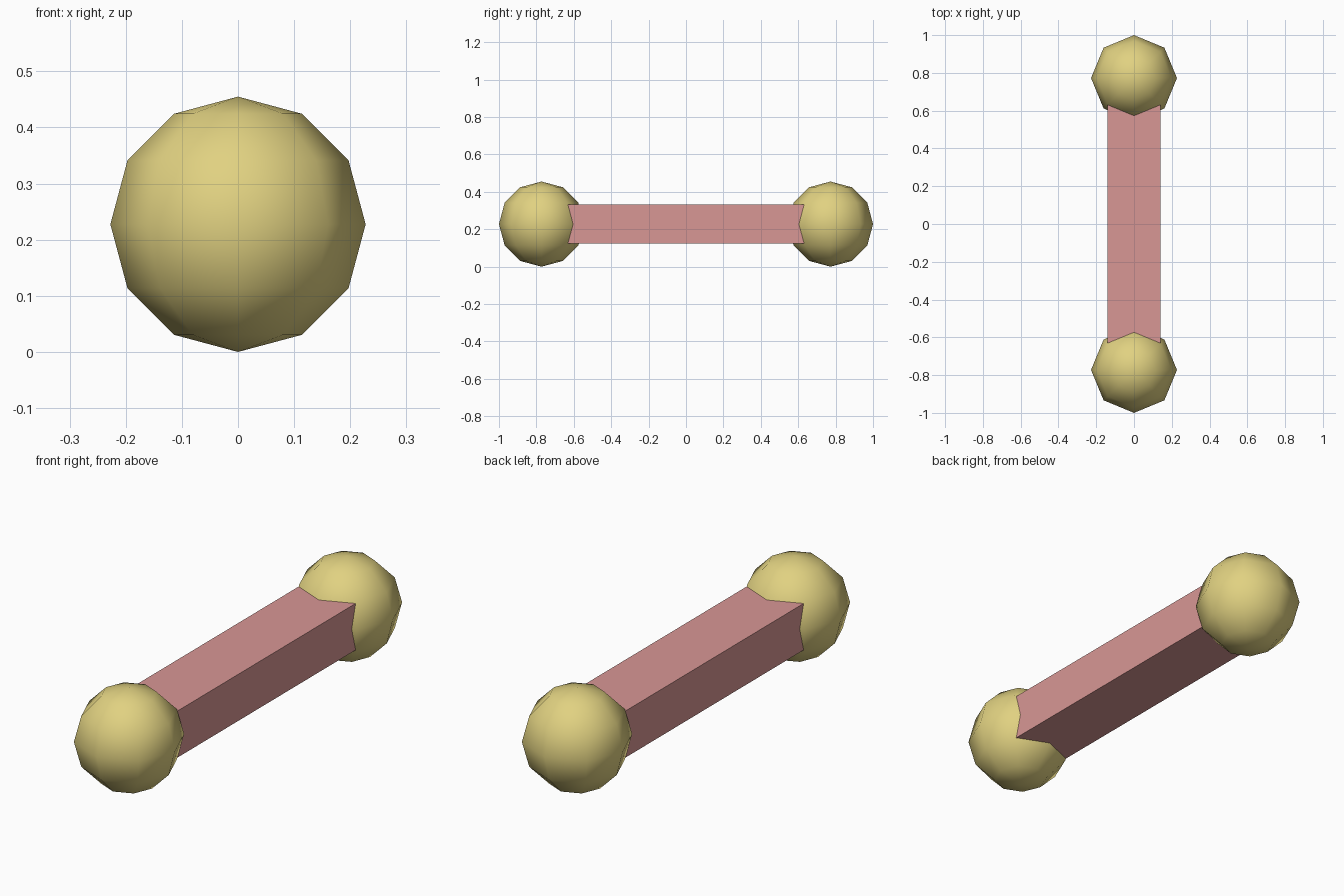
import bpy

# Remove the default cube
cube = bpy.data.objects.get("Cube")
if cube:
    bpy.data.objects.remove(cube, do_unlink=True)

RADIUS = 0.2275
KNOB_Y = 1 - RADIUS


def make_material(name, rgb):
    mat = bpy.data.materials.new(name)
    mat.use_nodes = True
    color = (*rgb, 1)
    mat.diffuse_color = color
    mat.node_tree.nodes["Principled BSDF"].inputs["Base Color"].default_value = color
    return mat


def finish(name, mat):
    obj = bpy.context.object
    obj.name = name
    obj.data.name = name
    obj.data.materials.append(mat)
    return obj


yellow = make_material("pale yellow", (0.75, 0.64, 0.22))
pink = make_material("dusty pink", (0.69, 0.31, 0.30))

# Round knob at each end of the bar
for name, side in (("front_knob", -1), ("back_knob", 1)):
    bpy.ops.mesh.primitive_uv_sphere_add(
        segments=8, ring_count=6, radius=RADIUS, location=(0, side * KNOB_Y, RADIUS))
    bpy.ops.object.shade_smooth()
    finish(name, yellow)

# Flat-sided bar whose ends are sunk into the knobs
bpy.ops.mesh.primitive_cube_add(size=1, location=(0, 0, RADIUS))
bar = finish("bar", pink)
bar.scale = (0.283, 2 * KNOB_Y - 0.2, 0.209)
bpy.ops.object.transform_apply(location=False, rotation=False, scale=True)
